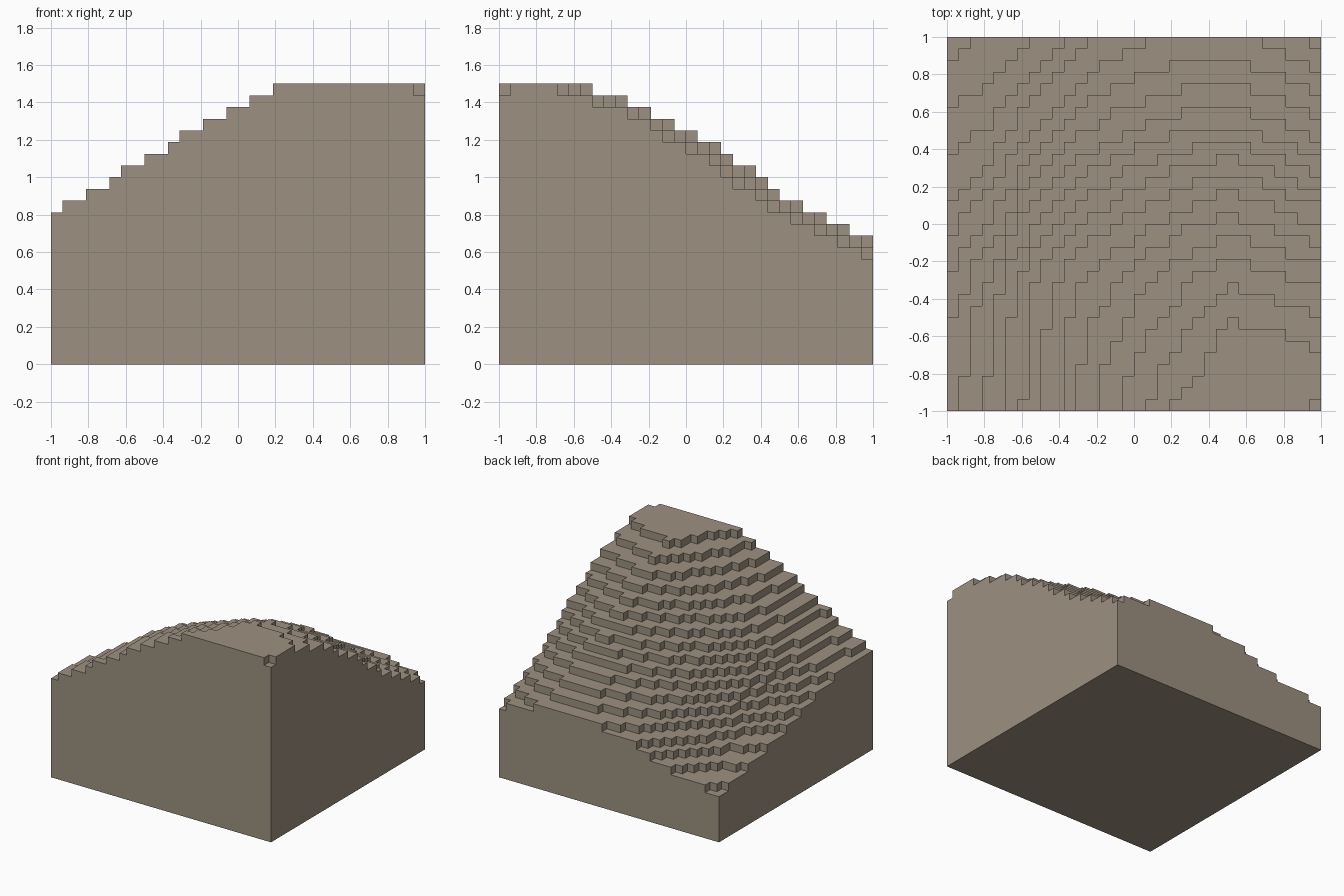
import bpy
import bmesh

cube = bpy.data.objects.get("Cube")
if cube:
    bpy.data.objects.remove(cube, do_unlink=True)

CELLS = 32
STEP = 2 / CELLS

# Hill heights in steps: rows run front to back, columns from -x to +x
HILL = [
    [13.0, 15.0, 17.5, 20.0, 22.0, 23.9, 24.4, 24.4, 23.2],
    [12.7, 14.7, 17.4, 19.8, 21.6, 22.9, 24.1, 24.3, 23.9],
    [12.2, 14.5, 17.2, 19.3, 20.8, 22.0, 23.5, 23.2, 22.5],
    [11.2, 13.7, 16.7, 18.4, 19.7, 21.0, 22.1, 21.4, 20.8],
    [10.0, 11.8, 15.0, 16.8, 18.0, 19.2, 20.0, 19.3, 18.5],
    [8.8, 10.1, 12.9, 14.7, 16.0, 17.0, 18.0, 16.9, 15.5],
    [7.8, 8.7, 10.9, 12.5, 13.6, 14.3, 14.6, 14.0, 13.0],
    [7.0, 7.6, 9.2, 10.9, 11.7, 12.3, 12.5, 12.0, 11.0],
    [6.0, 6.7, 7.5, 9.4, 10.2, 10.7, 10.8, 10.0, 9.0],
]
SPANS = len(HILL) - 1


def mix(a, b, t):
    return a + (b - a) * t


def block_height(i, j):
    """Whole number of steps in cell (i, j); nothing outside the block."""
    if not (0 <= i < CELLS and 0 <= j < CELLS):
        return 0
    u, v = (i + 0.5) / CELLS * SPANS, (j + 0.5) / CELLS * SPANS
    c, r = int(u), int(v)
    near = mix(HILL[r][c], HILL[r][c + 1], u - c)
    far = mix(HILL[r + 1][c], HILL[r + 1][c + 1], u - c)
    return round(mix(near, far, v - r))


bm = bmesh.new()


def face(*corners):
    bm.faces.new([bm.verts.new((x * STEP - 1, y * STEP - 1, z * STEP))
                  for x, y, z in corners])


# Flat cell tops, and a wall wherever a neighbour is lower
for i in range(CELLS):
    for j in range(CELLS):
        h = block_height(i, j)
        ring = [(i, j), (i + 1, j), (i + 1, j + 1), (i, j + 1)]
        face(*[(x, y, h) for x, y in ring])
        for k, (di, dj) in enumerate([(0, -1), (1, 0), (0, 1), (-1, 0)]):
            low = block_height(i + di, j + dj)
            if low < h:
                a, b = ring[k], ring[(k + 1) % 4]
                face((*a, low), (*b, low), (*b, h), (*a, h))

# Flat underside
face((0, 0, 0), (0, CELLS, 0), (CELLS, CELLS, 0), (CELLS, 0, 0))
bmesh.ops.remove_doubles(bm, verts=bm.verts[:], dist=STEP / 100)

mesh = bpy.data.meshes.new("stepped_hill")
bm.to_mesh(mesh)
bm.free()

# Single stone colour
stone = bpy.data.materials.new("warm_grey_stone")
stone.use_nodes = True
colour = (0.335, 0.28, 0.215, 1)
stone.diffuse_color = colour
stone.node_tree.nodes["Principled BSDF"].inputs["Base Color"].default_value = colour
mesh.materials.append(stone)

hill = bpy.data.objects.new("stepped_hill", mesh)
bpy.context.collection.objects.link(hill)
